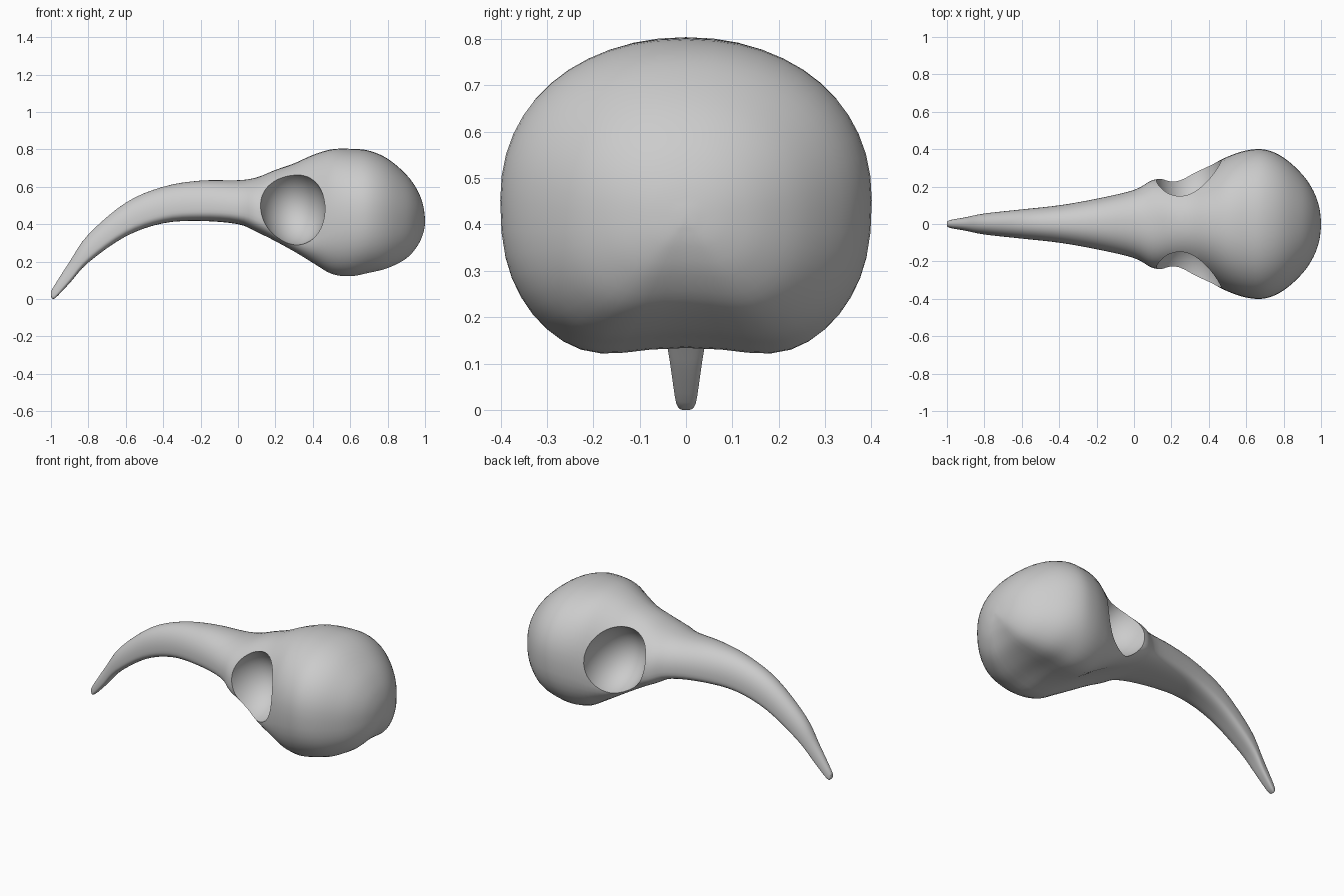
import bpy
import bmesh
from math import cos, sin, pi, exp, radians
from mathutils import Vector

default_cube = bpy.data.objects.get("Cube")
if default_cube:
    bpy.data.objects.remove(default_cube, do_unlink=True)

RING_POINTS = 48
SUBSTEPS = 4

# Stations along the skull: x, top z, bottom z, half width
STATIONS = [
    (-1, .04, .015, .012), (-.98, .075, .003, .022), (-.9, .2, .085, .036),
    (-.8, .345, .195, .056), (-.6, .515, .335, .078), (-.4, .6, .405, .1),
    (-.2, .633, .417, .135), (0, .635, .4, .182), (.1, .65, .355, .235),
    (.2, .69, .305, .247), (.3, .725, .25, .272), (.4, .77, .19, .31),
    (.5, .8, .135, .36), (.6, .803, .122, .393), (.7, .793, .14, .398),
    (.8, .75, .165, .355), (.9, .665, .217, .265), (.96, .58, .285, .175),
    (.99, .5, .35, .09), (1, .43, .4, .015),
]


def make_material(name, color):
    material = bpy.data.materials.new(name)
    material.use_nodes = True
    material.diffuse_color = color
    shader = material.node_tree.nodes["Principled BSDF"]
    shader.inputs["Base Color"].default_value = color
    return material


def smooth_stations(rows):
    """Catmull-Rom interpolation of the station rows."""
    points = [Vector(row) for row in rows]
    result = []
    for i in range(len(points) - 1):
        b, c = points[i], points[i + 1]
        a = points[i - 1] if i else b
        d = points[i + 2] if i + 2 < len(points) else c
        for step in range(SUBSTEPS):
            t = step / SUBSTEPS
            result.append(b + (c - a) * t / 2
                          + (a - b * 2.5 + c * 2 - d / 2) * t ** 2
                          + (b * 3 - a - c * 3 + d) * t ** 3 / 2)
    result.append(points[-1])
    return result


def power(value, exponent):
    return abs(value) ** exponent * (1 if value > 0 else -1)


def section(x, top, bottom, half_width):
    """Domed above, squarer below, with a hollow under the braincase."""
    braincase = min(max(x, 0), .5) / .5
    cheek_flare = exp(-((x - .31) / .16) ** 2)
    height = top - bottom
    widest = bottom + height * (.3 + .18 * braincase - .22 * cheek_flare)
    depth = (widest - bottom) * (1 + .11 * braincase)
    hollow = .12 * half_width * braincase
    squareness = .68 + .12 * braincase - .12 * cheek_flare
    ring = []
    for i in range(RING_POINTS):
        angle = 2 * pi * i / RING_POINTS
        above = sin(angle) >= 0
        exponent = .92 if above else squareness
        y = half_width * power(cos(angle), exponent)
        rise = power(sin(angle), exponent)
        if above:
            z = widest + rise * (top - widest)
        else:
            z = widest + rise * depth + hollow * sin(angle) ** 16
        ring.append((x, y, z))
    return ring


def loft(name, rings, material):
    mesh = bpy.data.meshes.new(name)
    bm = bmesh.new()
    loops = [[bm.verts.new(co) for co in ring] for ring in rings]
    for first, second in zip(loops, loops[1:]):
        for i in range(RING_POINTS):
            j = (i + 1) % RING_POINTS
            bm.faces.new((first[i], first[j], second[j], second[i]))
    bm.faces.new(loops[0])
    bm.faces.new(loops[-1])
    bmesh.ops.recalc_face_normals(bm, faces=bm.faces[:])
    bm.to_mesh(mesh)
    bm.free()
    mesh.materials.append(material)
    obj = bpy.data.objects.new(name, mesh)
    bpy.context.collection.objects.link(obj)
    return obj


bone = make_material("bone grey", (.6, .6, .6, 1))

# Skull and beak as one continuous bone
skull = loft("skull_and_beak",
             [section(*row) for row in smooth_stations(STATIONS)], bone)

# Mirrored eye sockets, leaning back at the foot, leave a thin wall between them
cutters = []
for side, label in ((1, "left"), (-1, "right")):
    bpy.ops.mesh.primitive_uv_sphere_add(
        segments=48, ring_count=32, radius=1,
        location=(.29, side * .3, .495), rotation=(0, radians(-14), 0))
    cutter = bpy.context.object
    cutter.name = label + "_socket_cutter"
    cutter.scale = (.175, .24, .21)
    cutter.data.materials.append(bone)
    cutter.hide_render = True
    bpy.ops.object.shade_smooth()
    cutters.append(cutter)
    cut = skull.modifiers.new(label + "_eye_socket", 'BOOLEAN')
    cut.operation = 'DIFFERENCE'
    cut.solver = 'EXACT'
    cut.object = cutter

# Apply the sockets, then smooth with crisp rims
bpy.ops.object.select_all(action='DESELECT')
skull.select_set(True)
bpy.context.view_layer.objects.active = skull
for modifier in list(skull.modifiers):
    bpy.ops.object.modifier_apply(modifier=modifier.name)
for cutter in cutters:
    bpy.data.objects.remove(cutter, do_unlink=True)
bpy.ops.object.shade_smooth_by_angle(angle=pi / 4)
